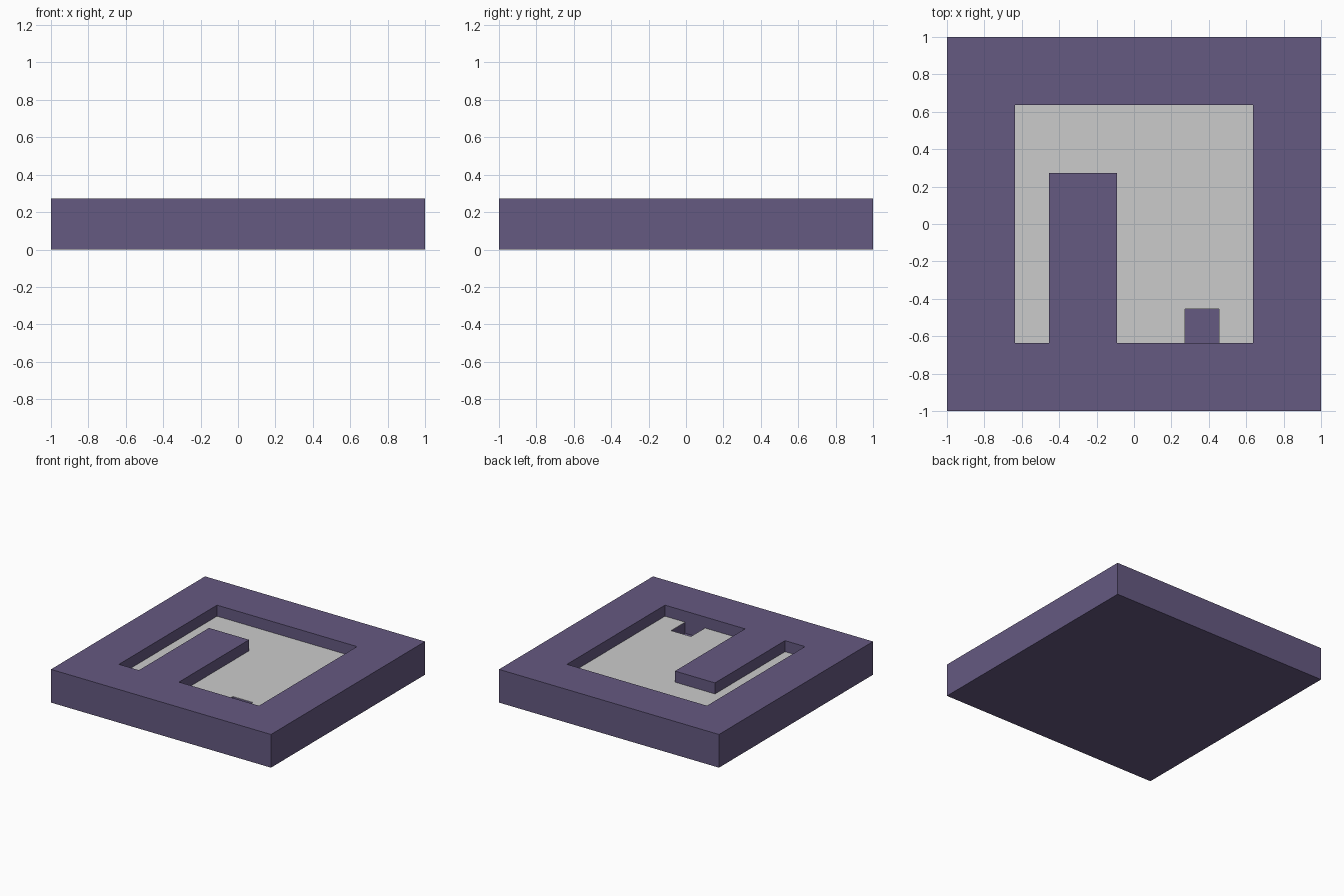
import bpy
import bmesh

if "Cube" in bpy.data.objects:
    bpy.data.objects.remove(bpy.data.objects["Cube"])

U = 1 / 11              # layout module
TOP = 3 * U             # slab height
FLOOR = 2 * U           # pocket floor level
PIT = 1 * U             # small pit floor level
SKIN = 0.003            # thickness of the grey floor inlay


def prism(name, outline, z0, z1):
    """Extrude an outline (in modules, counter-clockwise) from z0 to z1."""
    bm = bmesh.new()
    base = bm.faces.new([bm.verts.new((x * U, y * U, z0)) for x, y in outline])
    ext = bmesh.ops.extrude_face_region(bm, geom=[base])
    for v in ext["geom"]:
        if isinstance(v, bmesh.types.BMVert):
            v.co.z = z1
    bmesh.ops.recalc_face_normals(bm, faces=bm.faces)
    mesh = bpy.data.meshes.new(name)
    bm.to_mesh(mesh)
    bm.free()
    obj = bpy.data.objects.new(name, mesh)
    bpy.context.collection.objects.link(obj)
    return obj


def rect(x0, x1, y0, y1):
    return [(x0, y0), (x1, y0), (x1, y1), (x0, y1)]


def cut(target, cutter):
    mod = target.modifiers.new(cutter.name, "BOOLEAN")
    mod.operation = "DIFFERENCE"
    mod.solver = "EXACT"
    mod.object = cutter
    cutter.hide_render = True
    cutter.hide_viewport = True


# Square slab
slab = prism("slab", rect(-11, 11, -11, 11), 0, TOP)
purple = bpy.data.materials.new("purple")
purple.diffuse_color = (0.13, 0.10, 0.22, 1)
purple.use_nodes = True
purple.node_tree.nodes["Principled BSDF"].inputs["Base Color"].default_value = purple.diffuse_color
slab.data.materials.append(purple)

# Pocket around the raised tongue
arch = [(7, 7), (-7, 7), (-7, -7), (-5, -7), (-5, 3), (-1, 3), (-1, -7)]
cut(slab, prism("pocket_cutter", arch + [(7, -7)], FLOOR - SKIN, TOP + 0.1))

# Small square pit at the front of the pocket
cut(slab, prism("pit_cutter", rect(3, 5, -7, -5), PIT, TOP - U / 2))

# Grey floor inlay, notched around the pit
notch = [(3, -7), (3, -5), (5, -5), (5, -7), (7, -7)]
prism("pocket_floor", arch + notch, FLOOR - SKIN, FLOOR)
